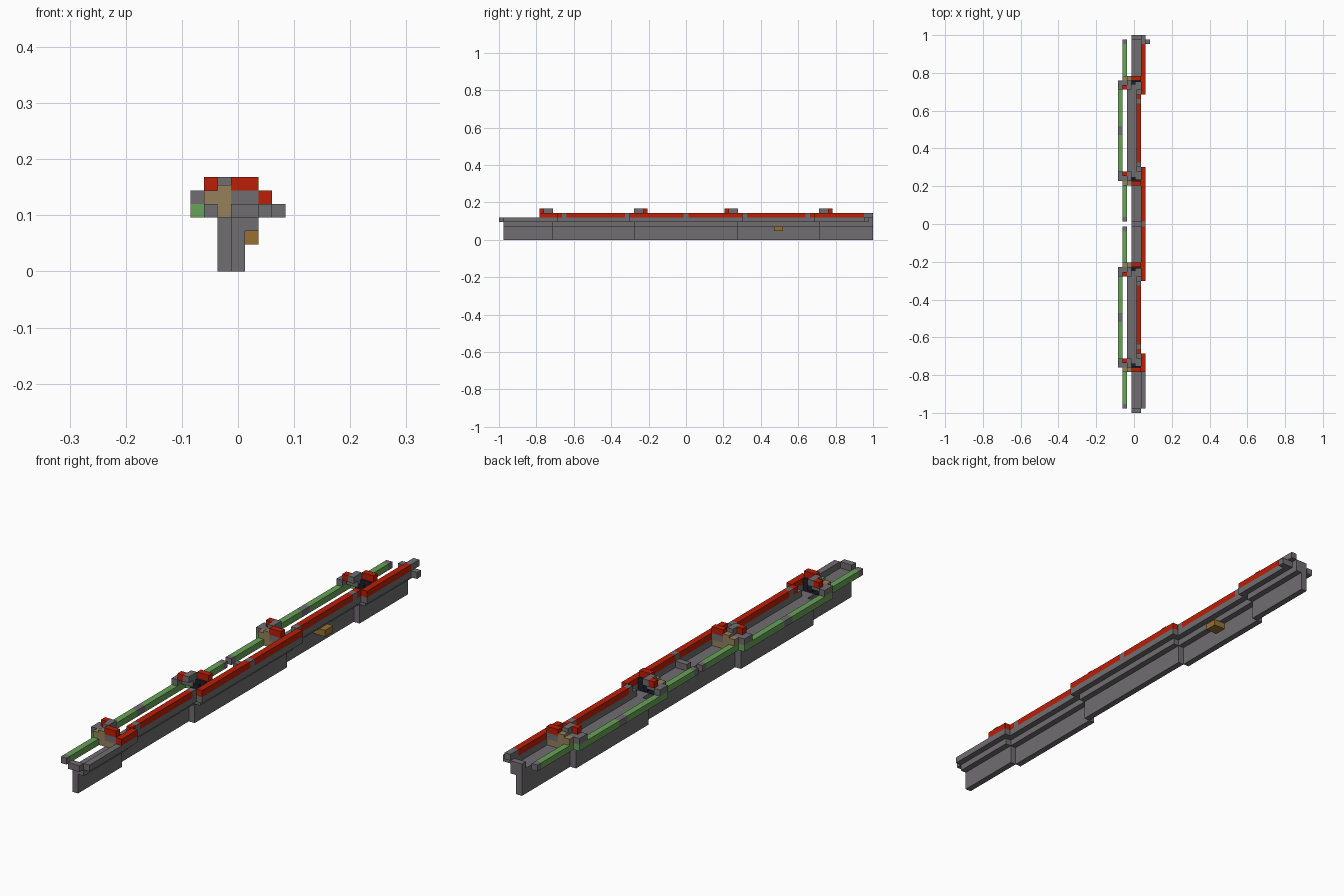
import bpy
import bmesh
from mathutils import Matrix, Vector

cube = bpy.data.objects.get("Cube")
if cube:
    bpy.data.objects.remove(cube, do_unlink=True)

ROWS, COLS = 83, 7
U = 2 / ROWS          # edge length of one building block


def material(name, rgb):
    mat = bpy.data.materials.new(name)
    mat.use_nodes = True
    color = (*rgb, 1)
    mat.diffuse_color = color
    mat.node_tree.nodes["Principled BSDF"].inputs["Base Color"].default_value = color
    return mat


grey = material("stone grey", (0.16, 0.153, 0.16))
red = material("red", (0.5, 0.013, 0.002))
green = material("green", (0.14, 0.36, 0.1))
tan = material("tan", (0.3, 0.22, 0.105))
gold = material("gold brown", (0.31, 0.165, 0.03))
dark = material("near black", (0.012, 0.015, 0.025))


def blocks(name, mat, boxes):
    """One object from boxes given as (x range, y range, z range) in block units."""
    bm = bmesh.new()
    for spans in boxes:
        lo = Vector(s[0] for s in spans)
        hi = Vector(s[1] for s in spans)
        mid = ((lo + hi) / 2 - Vector((COLS / 2, ROWS / 2, 0))) * U
        size = Matrix.Diagonal((*((hi - lo) * U), 1))
        bmesh.ops.create_cube(bm, size=1, matrix=Matrix.Translation(mid) @ size)
    mesh = bpy.data.meshes.new(name)
    bm.to_mesh(mesh)
    bm.free()
    mesh.materials.append(mat)
    obj = bpy.data.objects.new(name, mesh)
    bpy.context.collection.objects.link(obj)
    return obj


def flip(span):
    return (ROWS - span[1], ROWS - span[0])


def both(boxes):
    """Boxes plus their copies on the other half of the length."""
    return boxes + [(x, flip(y), z) for x, y, z in boxes]


# Wall and gutter floor, stepping sideways in five segments
segments = [(3, 1, 12), (2, 12, 30), (3, 30, 53), (2, 53, 71), (3, 71, 83)]
blocks("support_wall", grey, [((w, w + 1), (a, b), (0, 3)) for w, a, b in segments])
blocks("gutter_floor", grey, [((w, w + 2), (a, b), (3, 4)) for w, a, b in segments])

# Outer kerb, grey below and red on top, overlapping where it steps
kerb = [(5, 1, 13), (4, 12, 30), (5, 29, 54), (4, 53, 71), (5, 70, 82)]
blocks("kerb", grey, [((x, x + 1), (a, b), (4, 5)) for x, a, b in kerb])
rim = [(5, 9, 13), (4, 13, 14), (4, 15, 28), (5, 29, 41),
       (5, 42, 54), (4, 55, 68), (4, 69, 70), (5, 70, 81)]
blocks("red_rim", red, [((x, x + 1), (a, b), (5, 6)) for x, a, b in rim])
joints = [(4, 14, 15), (4, 28, 29), (5, 41, 42), (4, 54, 55), (4, 68, 69), (5, 81, 83)]
blocks("rim_joints", grey, [((x, x + 1), (a, b), (5, 6)) for x, a, b in joints])

# Cross blocks at the ends and the middle
blocks("cross_blocks", grey, [((3, 5), (y, y + 1), (4, 5)) for y in (0, 41, 82)])
blocks("end_stub", grey, [((6, 7), (81, 82), (4, 5))])

# Green hand rail with grey couplings
blocks("hand_rail", green, both([((1, 2), (43, 51), (4, 5)), ((0, 1), (51, 61), (4, 5)),
                                 ((0, 1), (63, 73), (4, 5)), ((1, 2), (73, 81), (4, 5))]))
blocks("rail_couplings", grey, both([((1, 2), (42, 43), (4, 5)), ((0, 1), (61, 63), (4, 5)),
                                     ((1, 2), (81, 82), (4, 5))]))


# Brackets joining the rail to the gutter
def bracket(name, start, step):
    def row(a, b):
        ends = (start + a * step, start + b * step)
        return (min(ends), max(ends))

    blocks(name + "_plate", tan, [((2, 5), row(0.1, 1), (4, 5)), ((1, 3), row(0, 1), (5, 6)),
                                  ((2, 3), row(0, 1), (6, 6.4))])
    blocks(name + "_body", grey, [((3, 5), row(0, 1), (5, 6)), ((0, 2), row(1, 2), (5, 6)),
                                  ((0, 1), row(2, 3), (5, 6)), ((2, 3), row(1, 2), (5, 7)),
                                  ((2, 3), row(2, 3), (6, 7))])
    blocks(name + "_caps", red, [((3, 5), row(0, 1), (6, 7)), ((1, 2), row(2, 3), (6, 7))])
    # Dark fitting behind the plate, with a stub standing in front of it
    blocks(name + "_dark_fitting", dark, [((2, 5), row(1, 1.3), (4, 5)),
                                          ((3, 5), row(1, 1.3), (5, 6)),
                                          ((3, 3.8), row(1.3, 1.8), (4.5, 5.5))])


for name, start, step in (("front_outer_bracket", 9, 1), ("front_inner_bracket", 33, -1),
                          ("back_inner_bracket", 50, 1), ("back_outer_bracket", 74, -1)):
    bracket(name, start, step)

# Small box on the side of the wall
blocks("side_box", gold, [((3, 5), (61, 63), (2, 3))])
